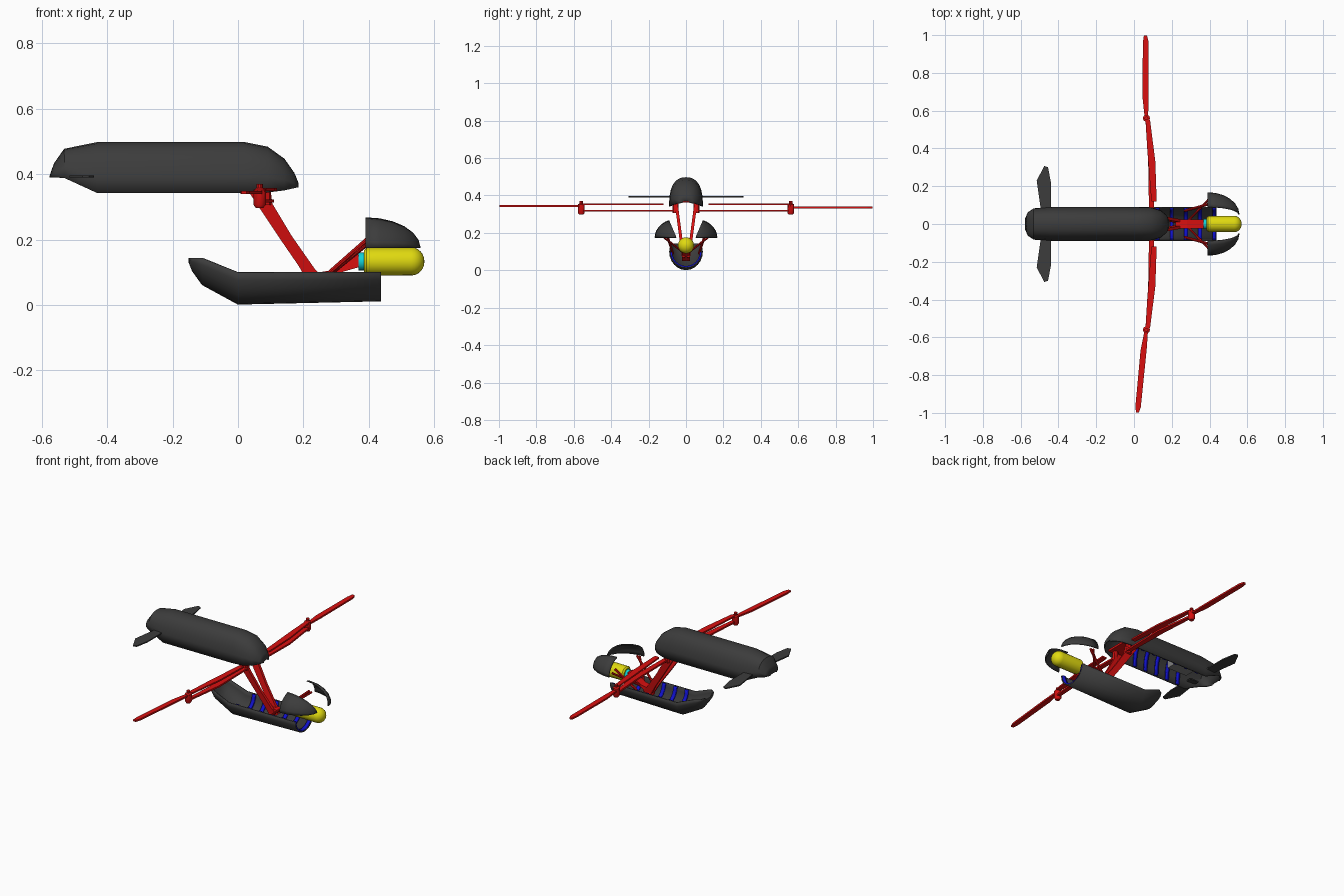
import bpy, bmesh, math
from mathutils import Vector

cube = bpy.data.objects.get("Cube")
if cube:
    bpy.data.objects.remove(cube)


def material(name, rgb):
    m = bpy.data.materials.new(name)
    m.use_nodes = True
    m.diffuse_color = (*rgb, 1)
    m.node_tree.nodes["Principled BSDF"].inputs["Base Color"].default_value = (*rgb, 1)
    return m


charcoal = material("charcoal", (0.045, 0.045, 0.045))
red = material("red", (0.7, 0.005, 0.005))
blue = material("blue", (0.005, 0.005, 0.6))
yellow = material("yellow", (0.75, 0.7, 0.005))
cyan = material("cyan", (0.005, 0.65, 0.7))
grey = material("grey", (0.22, 0.22, 0.22))


def finish(bm, name, mat, smooth=False):
    bmesh.ops.recalc_face_normals(bm, faces=bm.faces)
    me = bpy.data.meshes.new(name)
    bm.to_mesh(me)
    bm.free()
    me.materials.append(mat)
    ob = bpy.data.objects.new(name, me)
    bpy.context.collection.objects.link(ob)
    if smooth:
        bpy.ops.object.select_all(action='DESELECT')
        ob.select_set(True)
        bpy.context.view_layer.objects.active = ob
        bpy.ops.object.shade_smooth_by_angle(angle=math.radians(35))
    return ob


def shell(name, sections, mat, power=1.0, y0=0, start=0, end=180, n=12, thick=0.006):
    """Skin open arches given as (x, half width, rim z, apex z)."""
    bm = bmesh.new()
    rows = []
    for x, w, rim, apex in sections:
        row = []
        for i in range(n + 1):
            a = math.radians(start + (end - start) * i / n)
            c, s = math.cos(a), max(math.sin(a), 0)
            y = y0 + w * math.copysign(abs(c) ** power, c)
            row.append(bm.verts.new((x, y, rim + (apex - rim) * s ** power)))
        rows.append(row)
    for r, q in zip(rows, rows[1:]):
        for i in range(n):
            bm.faces.new((r[i], r[i + 1], q[i + 1], q[i]))
    ob = finish(bm, name, mat, True)
    mod = ob.modifiers.new("wall", 'SOLIDIFY')
    mod.thickness = thick
    mod.offset = 0
    return ob


def prism(name, points, depth, mat):
    """Extrude a flat outline along a vector, centred on the outline."""
    d = Vector(depth)
    bm = bmesh.new()
    face = bm.faces.new([bm.verts.new(Vector(p) - d / 2) for p in points])
    ext = bmesh.ops.extrude_face_region(bm, geom=[face])["geom"]
    bmesh.ops.translate(bm, vec=d, verts=[v for v in ext if isinstance(v, bmesh.types.BMVert)])
    return finish(bm, name, mat)


def box(name, lo, hi, mat):
    (x, y, z), (u, v, w) = lo, hi
    m = (z + w) / 2
    return prism(name, [(x, y, m), (u, y, m), (u, v, m), (x, v, m)], (0, 0, w - z), mat)


def lathe(name, origin, axis, profile, mat, n=20):
    """Turn (distance along axis, radius) pairs into a closed solid."""
    bm = bmesh.new()
    turn = Vector(axis).to_track_quat('Z', 'Y')
    rings = []
    for h, r in profile:
        rings.append([bm.verts.new(Vector(origin) + turn @ Vector(
            (r * math.cos(math.tau * i / n), r * math.sin(math.tau * i / n), h))) for i in range(n)])
    for a, b in zip(rings, rings[1:]):
        for i in range(n):
            j = (i + 1) % n
            bm.faces.new((a[i], a[j], b[j], b[i]))
    bm.faces.new(rings[0])
    bm.faces.new(rings[-1])
    return finish(bm, name, mat, True)


def rod(name, p, q, r, mat):
    d = Vector(q) - Vector(p)
    return lathe(name, p, d, [(0, r), (d.length, r)], mat, 8)


# Upper and lower halves of the body
shell("upper_shell", [
    (-0.573, 0.03, 0.39, 0.395), (-0.56, 0.06, 0.39, 0.432), (-0.53, 0.08, 0.388, 0.475),
    (-0.43, 0.088, 0.342, 0.495), (0.02, 0.088, 0.342, 0.495), (0.09, 0.085, 0.344, 0.481),
    (0.14, 0.07, 0.35, 0.445), (0.17, 0.045, 0.357, 0.402), (0.183, 0.02, 0.36, 0.37)],
    charcoal, 0.8)
shell("lower_shell", [
    (-0.148, 0.03, 0.143, 0.13), (-0.138, 0.06, 0.143, 0.105), (-0.108, 0.08, 0.143, 0.063),
    (0, 0.087, 0.1, 0.004), (0.437, 0.087, 0.1, 0.014)], charcoal)

# Blue ribs lining both halves
for i in range(6):
    x = 0.05 + 0.075 * i
    shell(f"lower_rib_{i + 1}", [(x - 0.01, 0.079, 0.098, 0.018), (x + 0.01, 0.079, 0.098, 0.018)],
          blue, thick=0.01)
    x -= 0.423
    shell(f"upper_rib_{i + 1}", [(x - 0.01, 0.08, 0.345, 0.487), (x + 0.01, 0.08, 0.345, 0.487)],
          blue, 0.8, thick=0.01)

# Equipment inside the tail
box("tail_equipment", (-0.4, -0.04, 0.39), (-0.27, 0.04, 0.44), grey)

# Yellow capsule, cyan collar and red mount
cap = [(0.145 + 0.04 * math.sin(t), 0.042 * math.cos(t) + 0.001)
       for t in [math.pi / 2 * k / 6 for k in range(7)]]
lathe("payload_capsule", (0.385, 0, 0.133), (1, 0, 0), [(0, 0.034), (0.008, 0.042)] + cap, yellow)
lathe("payload_collar", (0.368, 0, 0.133), (1, 0, 0), [(0, 0.027), (0.018, 0.027)], cyan)
prism("payload_mount", [(0.22, 0, 0.05), (0.22, 0, 0.095), (0.28, 0, 0.105), (0.368, 0, 0.155),
                        (0.368, 0, 0.115), (0.28, 0, 0.09)], (0, 0.045, 0), red)

for side, s in (("left", 1), ("right", -1)):
    # "left" here means the +y side of the paired parts
    tag = "rear" if s > 0 else "front"

    # Opened nose quarter and its struts
    arcs = [math.radians(a) for a in (0, 15, 30, 45, 60, 75, 88)]
    shell(f"{tag}_nose_petal",
          [(0.39 + 0.165 * math.sin(a), 0.115 * math.cos(a), 0.174, 0.174 + 0.097 * math.cos(a))
           for a in arcs], charcoal, y0=0.05 * s,
          start=0 if s > 0 else 110, end=70 if s > 0 else 180, n=6)
    rod(f"{tag}_petal_strut", (0.27, 0.07 * s, 0.09), (0.395, 0.105 * s, 0.2), 0.007, red)
    rod(f"{tag}_petal_brace", (0.29, 0.02 * s, 0.1), (0.395, 0.13 * s, 0.185), 0.006, red)

    # Broad leaning leg joining the halves
    def leg_point(x, z):
        return (x, s * (0.018 + 0.032 * (z - 0.1) / 0.24), z)
    prism(f"{tag}_leg", [leg_point(x, z) for x, z in (
        (0.03, 0.35), (0.1, 0.35), (0.105, 0.31), (0.165, 0.21), (0.235, 0.11),
        (0.27, 0.07), (0.22, 0.06), (0.185, 0.12), (0.13, 0.2))], (0, 0.016, 0), red)

    # Tail fin
    prism(f"{tag}_tail_fin", [(x, y * s, 0.393) for x, y in (
        (-0.44, 0.05), (-0.44, 0.22), (-0.455, 0.3), (-0.475, 0.307), (-0.515, 0.23),
        (-0.495, 0.09), (-0.495, 0.05))], (0, 0, 0.007), charcoal)

    # Paired inner arm blades
    prism(f"{tag}_upper_arm", [(x, y * s, 0.353) for x, y in (
        (0.092, 0.12), (0.12, 0.12), (0.113, 0.33), (0.085, 0.55), (0.06, 0.57), (0.07, 0.4))],
        (0, 0, 0.009), red)
    prism(f"{tag}_lower_arm", [(x, y * s, 0.318) for x, y in (
        (0.08, 0.04), (0.105, 0.04), (0.11, 0.33), (0.08, 0.56), (0.06, 0.56), (0.075, 0.33))],
        (0, 0, 0.01), red)

    # Elbow hub
    lathe(f"{tag}_elbow_hub", (0.066, 0.56 * s, 0.297), (0, 0, 1),
          [(0, 0.012), (0.01, 0.019), (0.055, 0.019), (0.06, 0.01), (0.073, 0.01)], red, 10)

    # Outer blade, swept on one side
    sweep = 0.008 if s > 0 else 0.105
    prism(f"{tag}_outer_blade", [(x - sweep * (y - 0.56), y * s, 0.34 - 0.004 * s) for x, y in (
        (0.058, 0.55), (0.074, 0.55), (0.078, 0.66), (0.079, 0.97), (0.072, 0.998),
        (0.056, 0.998), (0.05, 0.96), (0.046, 0.67))], (0, 0, 0.01), red)

    # Shoulder pivot
    rod(f"{tag}_shoulder_pivot", (0.085, 0.055 * s, 0.305), (0.085, 0.055 * s, 0.37), 0.016, red)

# Mounting plate under the upper half
box("shoulder_plate", (0.02, -0.07, 0.362), (0.12, 0.07, 0.374), red)
